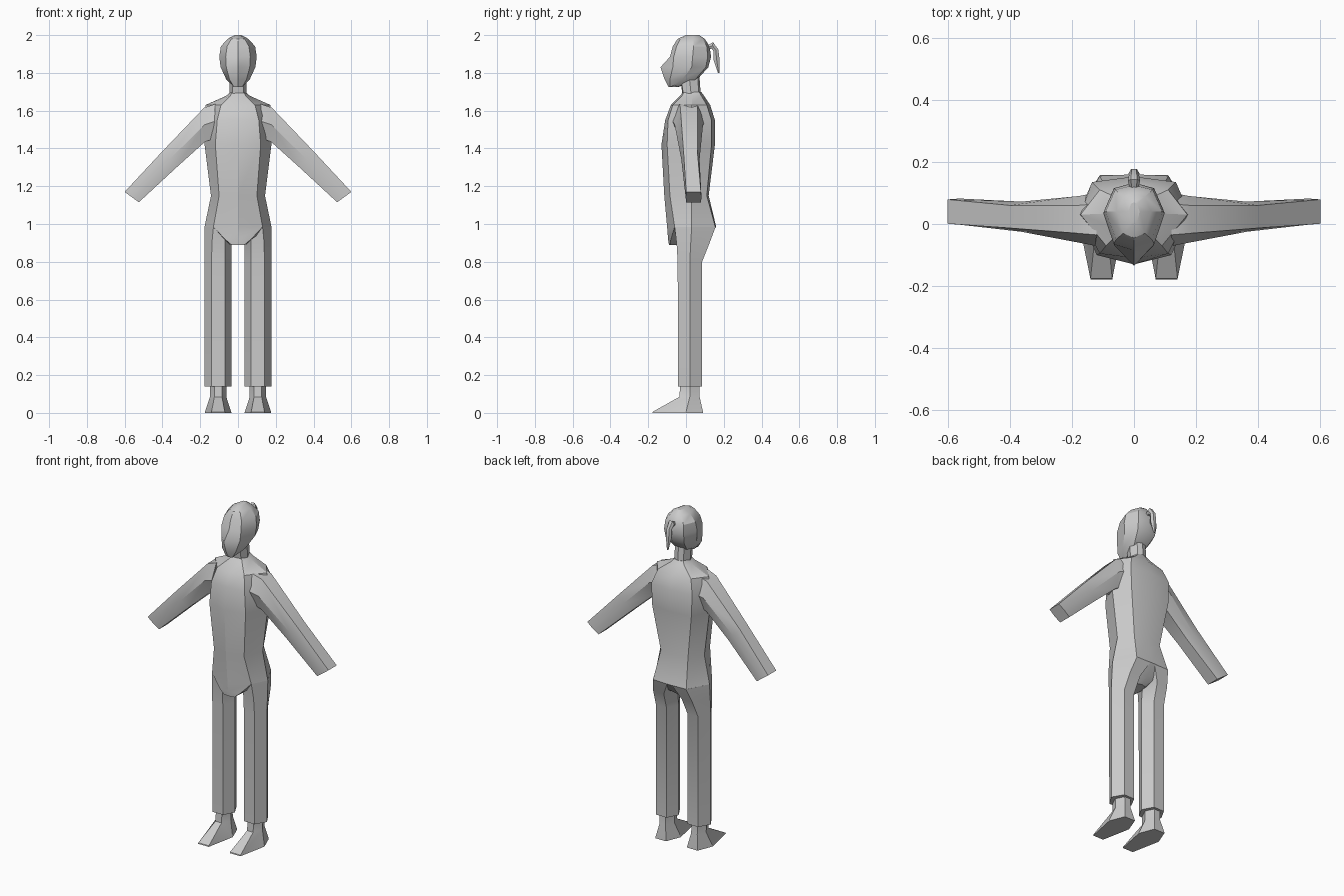
import bpy, bmesh, math
from mathutils import Vector

grey = bpy.data.materials.new("plain grey")
grey.diffuse_color = (0.6, 0.6, 0.6, 1)


def loft(name, rings, mirrored=False, angle=30):
    """Skin a list of equal-length point rings and cap both ends."""
    bm = bmesh.new()
    vs = [[bm.verts.new(p) for p in r] for r in rings]
    n = len(rings[0])
    for a, b in zip(vs, vs[1:]):
        for i in range(n):
            j = (i + 1) % n
            bm.faces.new((a[i], a[j], b[j], b[i]))
    bm.faces.new(vs[0][::-1])
    bm.faces.new(vs[-1])
    if mirrored:
        geo = bmesh.ops.duplicate(bm, geom=bm.verts[:] + bm.edges[:] + bm.faces[:])["geom"]
        for v in geo:
            if isinstance(v, bmesh.types.BMVert):
                v.co.x *= -1
    bmesh.ops.recalc_face_normals(bm, faces=bm.faces[:])
    me = bpy.data.meshes.new(name)
    bm.to_mesh(me)
    bm.free()
    me.materials.append(grey)
    ob = bpy.data.objects.new(name, me)
    bpy.context.collection.objects.link(ob)
    bpy.ops.object.select_all(action='DESELECT')
    bpy.context.view_layer.objects.active = ob
    ob.select_set(True)
    bpy.ops.object.shade_smooth_by_angle(angle=math.radians(angle))
    return ob


def body_ring(z, front, fc, side, bc, back, dz=0):
    """Symmetric 8-sided ring: centre front, front corner, side, back corner, centre back."""
    half = [(fc[0], fc[1], z), (side[0], side[1], z + dz), (bc[0], bc[1], z)]
    return ([(0, front, z)] + half + [(0, back, z)] +
            [(-x, y, h) for x, y, h in reversed(half)])


# Torso from crotch to collar
loft("torso", [
    body_ring(0.89, -0.09, (0.035, -0.085), (0.04, 0.0), (0.03, 0.06), 0.07),
    body_ring(0.92, -0.095, (0.07, -0.08), (0.08, 0.02), (0.05, 0.10), 0.11),
    body_ring(0.985, -0.10, (0.13, -0.06), (0.177, 0.03), (0.11, 0.155), 0.16),
    body_ring(1.15, -0.115, (0.10, -0.085), (0.143, 0.03), (0.09, 0.11), 0.12),
    body_ring(1.42, -0.13, (0.12, -0.10), (0.177, 0.03), (0.13, 0.135), 0.153),
    body_ring(1.55, -0.11, (0.11, -0.095), (0.18, 0.03), (0.135, 0.135), 0.153),
    body_ring(1.63, -0.08, (0.09, -0.07), (0.172, 0.03), (0.11, 0.11), 0.128),
    body_ring(1.68, -0.03, (0.04, -0.02), (0.06, 0.035), (0.045, 0.08), 0.095),
    body_ring(1.70, -0.015, (0.03, -0.01), (0.04, 0.035), (0.03, 0.07), 0.08),
])

# Neck
loft("neck", [
    body_ring(1.66, -0.015, (0.03, -0.01), (0.046, 0.03), (0.03, 0.07), 0.08),
    body_ring(1.80, -0.035, (0.03, -0.03), (0.046, 0.015), (0.03, 0.06), 0.07),
])

# Head with pointed face
loft("head", [
    body_ring(1.725, -0.092, (0.022, -0.085), (0.03, -0.06), (0.02, -0.045), -0.04, 0.01),
    body_ring(1.765, -0.113, (0.045, -0.085), (0.062, -0.02), (0.04, 0.05), 0.06),
    body_ring(1.83, -0.135, (0.062, -0.07), (0.092, 0.03), (0.06, 0.105), 0.118),
    body_ring(1.885, -0.085, (0.065, -0.065), (0.099, 0.035), (0.065, 0.115), 0.133),
    body_ring(1.94, -0.07, (0.058, -0.05), (0.091, 0.04), (0.06, 0.11), 0.125),
    body_ring(1.98, -0.045, (0.035, -0.03), (0.055, 0.04), (0.035, 0.088), 0.10),
    body_ring(2.0, 0.0, (0.01, 0.005), (0.018, 0.04), (0.01, 0.065), 0.07),
])

# Ponytail: tapered tube along a short path
tail = []
path = [(0.105, 1.93, 0.012), (0.14, 1.945, 0.02), (0.158, 1.92, 0.016),
        (0.162, 1.87, 0.018), (0.173, 1.80, 0.005)]
for k, (y, z, r) in enumerate(path):
    a, b = path[max(k - 1, 0)], path[min(k + 1, len(path) - 1)]
    t = Vector((0, b[0] - a[0], b[1] - a[1])).normalized()
    side = Vector((1, 0, 0))
    up = t.cross(side)
    tail.append([Vector((0, y, z)) + r * (math.cos(i * math.pi / 3) * side + math.sin(i * math.pi / 3) * up)
                 for i in range(6)])
loft("ponytail", tail)


def arm_ring(top, bottom, front, back, bulge):
    """Hexagonal section between an upper and a lower outline point."""
    (xt, zt), (xb, zb) = top, bottom
    xm, zm = (xt + xb) / 2, (zt + zb) / 2
    return [(xt, front + bulge, zt), (xm, front, zm), (xb, front + bulge, zb),
            (xb, back - bulge, zb), (xm, back, zm), (xt, back - bulge, zt)]


# Arms
loft("arms", [
    arm_ring((0.12, 1.635), (0.13, 1.45), -0.07, 0.10, 0.035),
    arm_ring((0.18, 1.615), (0.175, 1.435), -0.06, 0.09, 0.03),
    arm_ring((0.40, 1.385), (0.325, 1.30), -0.025, 0.072, 0.012),
    arm_ring((0.60, 1.17), (0.525, 1.115), -0.002, 0.082, 0.003),
], True)


def leg_ring(z, inner, front, outer, back):
    """Hexagonal section of the right leg; each entry gives its own x and y."""
    (xi, yi), (xf1, xf2, yf), (xo, yo), (xb1, xb2, yb) = inner, front, outer, back
    return [(xi, yi, z), (xf1, yf, z), (xf2, yf, z), (xo, yo, z), (xb2, yb, z), (xb1, yb, z)]


# Trouser legs flaring into the seat
loft("legs", [
    leg_ring(0.14, (0.035, 0.02), (0.07, 0.14, -0.042), (0.178, 0.02), (0.07, 0.14, 0.085)),
    leg_ring(0.80, (0.035, 0.02), (0.07, 0.14, -0.044), (0.178, 0.02), (0.07, 0.14, 0.085)),
    leg_ring(0.90, (0.035, 0.03), (0.07, 0.138, -0.05), (0.178, 0.025), (0.06, 0.13, 0.125)),
    leg_ring(0.985, (0.01, 0.03), (0.06, 0.13, -0.06), (0.177, 0.03), (0.015, 0.11, 0.157)),
], True)

# Feet with ankles
loft("feet", [
    leg_ring(0.0, (0.035, 0.0), (0.07, 0.14, -0.178), (0.176, 0.0), (0.07, 0.14, 0.09)),
    leg_ring(0.006, (0.036, 0.0), (0.07, 0.14, -0.176), (0.175, 0.0), (0.07, 0.14, 0.09)),
    leg_ring(0.085, (0.062, 0.02), (0.085, 0.125, -0.035), (0.148, 0.02), (0.085, 0.125, 0.072)),
    leg_ring(0.16, (0.06, 0.02), (0.085, 0.125, -0.03), (0.15, 0.02), (0.085, 0.125, 0.07)),
], True)
